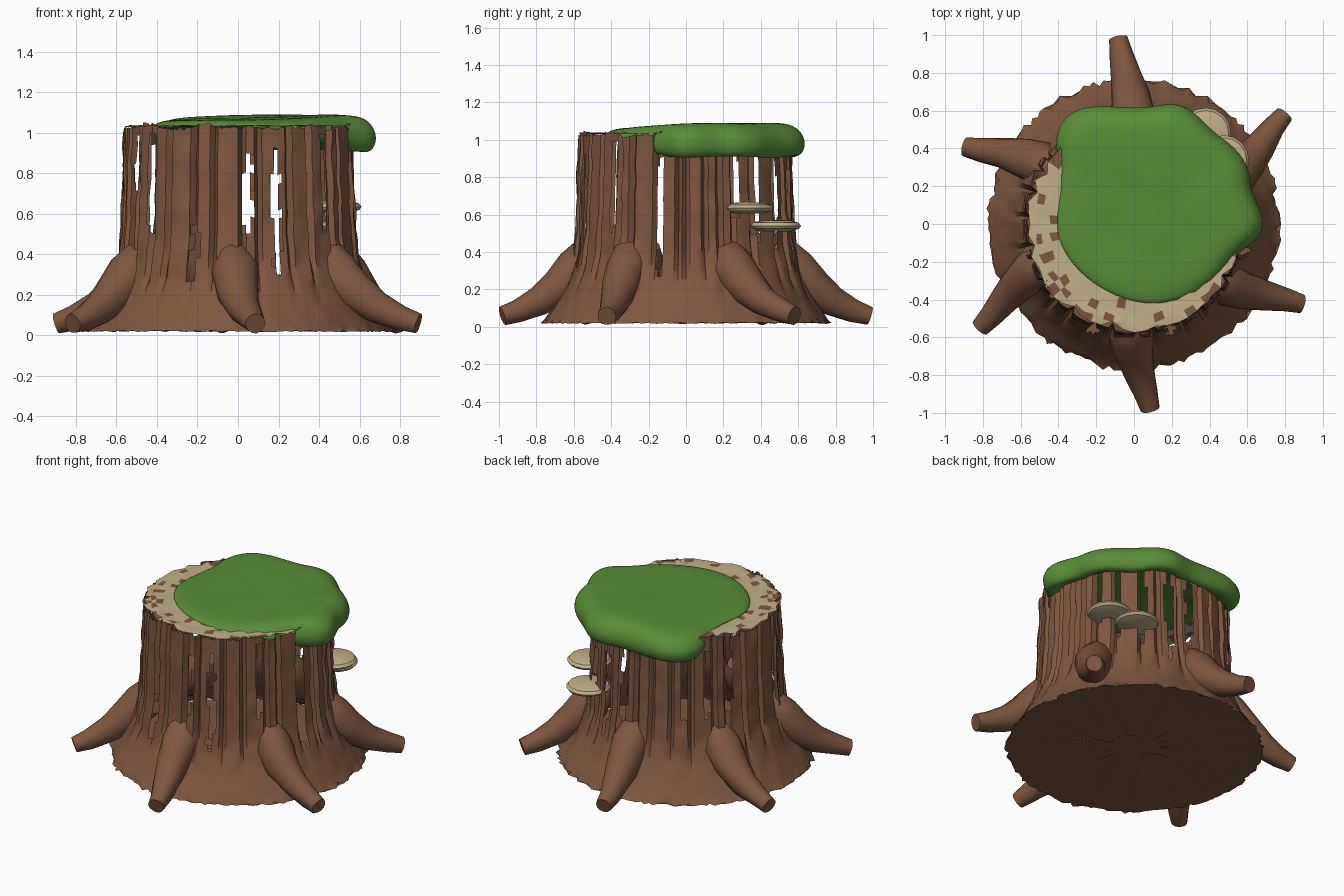
import bpy, bmesh, math, random
from mathutils import Vector, noise

random.seed(4)
cube = bpy.data.objects.get("Cube")
if cube:
    bpy.data.objects.remove(cube, do_unlink=True)


def material(name, rgb):
    m = bpy.data.materials.new(name)
    m.use_nodes = True
    m.diffuse_color = (*rgb, 1)
    bsdf = next(n for n in m.node_tree.nodes if n.type == 'BSDF_PRINCIPLED')
    bsdf.inputs["Base Color"].default_value = (*rgb, 1)
    bsdf.inputs["Roughness"].default_value = 0.9
    return m


bark = material("bark_brown", (0.21, 0.094, 0.05))
wood = material("pale_wood", (0.54, 0.43, 0.25))
moss_green = material("moss_green", (0.1, 0.265, 0.04))


def polar(r, a, z):
    return Vector((r * math.cos(a), r * math.sin(a), z))


def clamp(v):
    return max(0.0, min(1.0, v))


def loft(name, rings, mats, caps=(True, True), skip=None, pick=None, angle=40, subsurf=0):
    """Skin a list of equal rings; skip(centre) leaves holes, pick(centre) sets the material."""
    bm = bmesh.new()
    rows = [[bm.verts.new(p) for p in ring] for ring in rings]
    n = len(rows[0])
    for lo, hi in zip(rows, rows[1:]):
        for i in range(n):
            j = (i + 1) % n
            quad = (lo[i], lo[j], hi[j], hi[i])
            c = sum((v.co for v in quad), Vector()) / 4
            if skip and skip(c):
                continue
            f = bm.faces.new(quad)
            f.material_index = pick(c) if pick else 0
    if caps[0]:
        bm.faces.new(rows[0][::-1])
    if caps[1]:
        bm.faces.new(rows[-1])
    if caps[0] or caps[1]:
        bmesh.ops.recalc_face_normals(bm, faces=bm.faces)
    mesh = bpy.data.meshes.new(name)
    bm.to_mesh(mesh)
    bm.free()
    ob = bpy.data.objects.new(name, mesh)
    bpy.context.collection.objects.link(ob)
    for m in mats:
        mesh.materials.append(m)
    bpy.ops.object.select_all(action='DESELECT')
    ob.select_set(True)
    bpy.context.view_layer.objects.active = ob
    bpy.ops.object.shade_smooth_by_angle(angle=math.radians(angle))
    if subsurf:
        mod = ob.modifiers.new("Smooth", 'SUBSURF')
        mod.levels = mod.render_levels = subsurf
    return ob


# Trunk: flared hollow shell with bark ribs and open cracks
COLS = 180
PROFILE = [(0.02, 0.765), (0.06, 0.74), (0.15, 0.68), (0.25, 0.63),
           (0.38, 0.592), (0.5, 0.578), (0.75, 0.568), (1.03, 0.558)]
CRACKS = [(275, 0.48, 0.92), (289, 0.28, 0.92), (209, 0.7, 1.0), (249, 0.25, 0.6),
          (85, 0.4, 0.95), (71, 0.3, 0.95), (151, 0.55, 1.0), (346, 0.25, 0.93),
          (318, 0.5, 1.0), (194, 0.25, 0.95), (222, 0.5, 1.0), (28, 0.55, 0.95),
          (40, 0.45, 0.95), (55, 0.4, 0.95), (138, 0.5, 0.95), (124, 0.5, 0.95)]


def profile_radius(z):
    for (z0, r0), (z1, r1) in zip(PROFILE, PROFILE[1:]):
        if z <= z1:
            return r0 + (r1 - r0) * (z - z0) / (z1 - z0)
    return PROFILE[-1][1]


relief, rim = [], []
while len(relief) < COLS:
    width = random.randint(4, 8)
    out, top = random.uniform(0, 0.016), random.uniform(1.015, 1.045)
    for k in range(width):
        relief.append(-0.022 if k == 0 else out)
        rim.append(top + random.uniform(-0.008, 0.008))

ROWS = 26
trunk_rings = []
for row in range(ROWS + 1):
    t = row / ROWS
    ring = []
    for i in range(COLS):
        a = math.tau * i / COLS
        z = 0.02 + (rim[i] - 0.02) * t ** 1.2
        grain = noise.noise(polar(7, a, z * 9)) * 0.012
        ragged = random.uniform(-0.014, 0.018) if row == 0 else 0
        r = profile_radius(z) + relief[i] * clamp((z - 0.12) / 0.3) + grain + ragged
        ring.append(polar(r, a, z + (random.uniform(-0.004, 0.004) if row < 2 else 0)))
    trunk_rings.append(ring)


def in_crack(c):
    a = math.degrees(math.atan2(c.y, c.x))
    for mid, lo, hi in CRACKS:
        s = (2 * c.z - lo - hi) / (hi - lo)
        wobble = noise.noise(Vector((mid, c.z * 5, 0))) * 1.5
        if abs(s) < 1 and abs((a - mid - wobble + 180) % 360 - 180) < 2.1 * (1 - s ** 6):
            return True
    return False


loft("trunk_bark", trunk_rings, [bark], caps=(False, False), skip=in_crack)

# Underside of the trunk
base_rings = [[Vector((p.x * s, p.y * s, 0.021 + random.uniform(0, 0.012) * (s < 1)))
               for p in trunk_rings[0][::2]] for s in (1, 0.8, 0.6, 0.4, 0.2)]
loft("trunk_underside", base_rings[::-1], [bark], caps=(True, False))

# Cut top: pale ring with scattered bark flecks
cut_rings = []
for r in (0.555, 0.525, 0.49, 0.45, 0.4, 0.3):
    cut_rings.append([polar(r + random.uniform(-0.01, 0.01) + (relief[i] if r > 0.54 else 0),
                            math.tau * i / COLS,
                            1.034 + random.uniform(-0.006, 0.006)) for i in range(0, COLS, 3)])


def fleck(c):
    return int(random.random() < (0.22 if c.xy.length > 0.5 else 0.07))


loft("cut_top", cut_rings, [wood, bark], caps=(False, False), pick=fleck, angle=25)

# Roots: tapered limbs leaning out of the trunk (distance, height, thickness)
STATIONS = [(0.48, 0.44, 0.05), (0.52, 0.39, 0.095), (0.58, 0.31, 0.118), (0.68, 0.21, 0.102),
            (0.79, 0.135, 0.08), (0.9, 0.085, 0.062), (0.985, 0.058, 0.05)]


def root(name, start, tip):
    path = []
    for k, (d, z, _) in enumerate(STATIONS):
        t = clamp((d - 0.5) / 0.45)
        path.append(polar(d, math.radians(start + (tip - start) * t), z))
    rings = []
    for k, p in enumerate(path):
        along = (path[min(k + 1, len(path) - 1)] - path[max(k - 1, 0)]).normalized()
        side = along.cross(Vector((0, 0, 1))).normalized()
        up = side.cross(along)
        ring = []
        for j in range(14):
            b = math.tau * j / 14
            d = side * math.cos(b) + up * math.sin(b)
            q = p + d * STATIONS[k][2] * (1 + 0.12 * noise.noise(p * 6 + d * 1.5))
            q.z = max(q.z, 0.0)
            ring.append(q)
        rings.append(ring)
    loft(name, rings, [bark], angle=50)


for name, start, tip in (("back_root", 90, 94.8), ("back_left_root", 24, 36),
                         ("front_left_root", -35, -25.5), ("front_root", -93, -85),
                         ("front_right_root", 203, 214), ("back_right_root", 145, 155.5)):
    root(name, start, tip)

# Moss: soft cushion that drapes over the rim at the back and left
OUTLINE = [(0.69, 0.05), (0.68, -0.07), (0.56, -0.14), (0.48, -0.25), (0.35, -0.37),
           (0.12, -0.44), (-0.1, -0.39), (-0.3, -0.26), (-0.42, -0.07), (-0.4, 0.1),
           (-0.37, 0.27), (-0.43, 0.42), (-0.38, 0.57), (-0.25, 0.63), (-0.08, 0.62),
           (0.08, 0.61), (0.2, 0.65), (0.32, 0.6), (0.41, 0.49), (0.54, 0.41),
           (0.62, 0.28), (0.61, 0.18)]
centre = Vector((0.12, 0.1))
moss_rings = []
# Each ring: scale, blend from top to lower edge
for s, drop in ((0.25, 0), (0.5, 0), (0.75, 0), (0.9, 0.08), (0.985, 0.35),
                (1.01, 0.65), (0.97, 0.95), (0.88, 1.0), (0.75, 0.75), (0.5, 0.4)):
    ring = []
    for x, y in OUTLINE:
        edge = Vector((x, y))
        p = centre + (edge - centre) * s
        drape = clamp((edge.length - 0.47) / 0.1)
        top = 1.065 + 0.025 * clamp((p.x + p.y + 0.2) / 0.7)
        top += 0.012 * noise.noise(Vector((p.x * 5, p.y * 5, 0)))
        lower = 1.02 - 0.12 * drape + 0.03 * drape * noise.noise(Vector((x * 4, y * 4, 3)))
        ring.append(Vector((p.x, p.y, top + (lower - top) * drop)))
    moss_rings.append(ring)
loft("moss_cushion", moss_rings, [moss_green], angle=80, subsurf=2)

# Shelf fungi: thin domed brackets
for name, x, y, z in (("upper_shelf_fungus", 0.475, 0.335, 0.605),
                      ("lower_shelf_fungus", 0.38, 0.48, 0.51)):
    rings = [[Vector((x, y, z)) + polar(0.135 * s, math.tau * j / 16, h) for j in range(16)]
             for s, h in ((0.6, 0), (0.92, 0.015), (1, 0.03), (0.9, 0.047), (0.6, 0.058), (0.2, 0.062))]
    loft(name, rings, [wood], angle=35)
